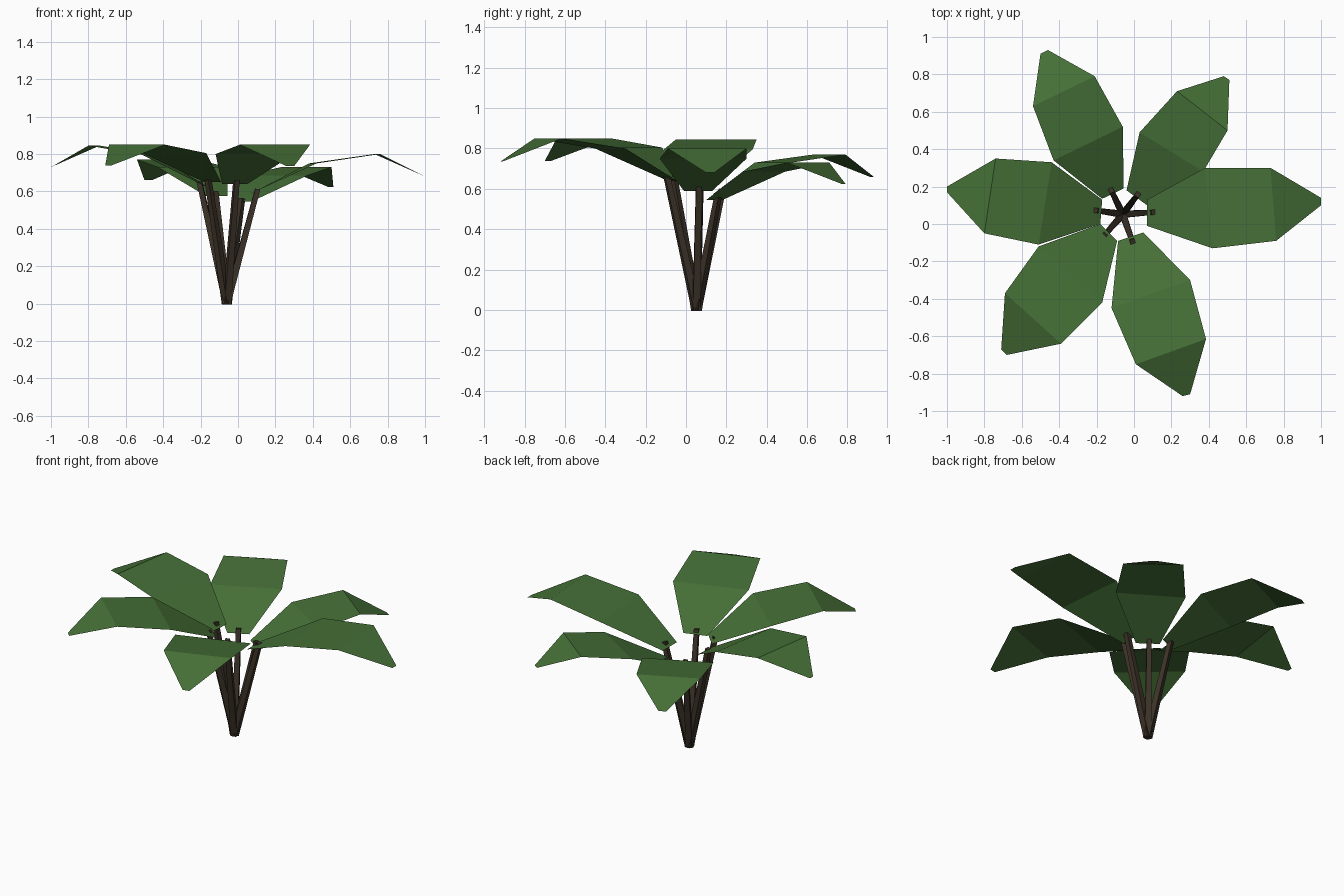
import bpy, bmesh, math
from mathutils import Vector

if "Cube" in bpy.data.objects:
    bpy.data.objects.remove(bpy.data.objects["Cube"])


def make_material(name, color):
    m = bpy.data.materials.new(name)
    m.diffuse_color = (*color, 1)
    m.use_nodes = True
    m.node_tree.nodes["Principled BSDF"].inputs["Base Color"].default_value = m.diffuse_color
    return m


GREEN = make_material("leaf green", (0.060, 0.160, 0.038))
BROWN = make_material("dark stem brown", (0.045, 0.032, 0.021))


def add_object(name, bm, mat):
    mesh = bpy.data.meshes.new(name)
    bm.to_mesh(mesh)
    bm.free()
    mesh.materials.append(mat)
    obj = bpy.data.objects.new(name, mesh)
    bpy.context.collection.objects.link(obj)


def leaf(name, rows):
    """Folded leaf: each row is left x, y, right x, y, height, from base to tip."""
    bm = bmesh.new()
    pairs = [(bm.verts.new((a, b, z)), bm.verts.new((c, d, z)))
             for a, b, c, d, z in rows]
    for (l0, r0), (l1, r1) in zip(pairs, pairs[1:]):
        bm.faces.new((l0, r0, r1, l1))
    add_object(name, bm, GREEN)


def stem(name, top, r0=0.027, r1=0.019):
    """Tapered square stalk leaning out from the shared root."""
    root, top = Vector((-0.06, 0.052, 0)), Vector(top)
    axis = (top - root).normalized()
    side = Vector((-axis.y, axis.x, 0)).normalized()
    out = side.cross(axis)
    bm = bmesh.new()
    rings = []
    for p, r in ((root, r0), (top, r1)):
        rings.append([bm.verts.new(p + r * (math.cos(a) * side + math.sin(a) * out))
                      for a in (math.pi / 4 + i * math.pi / 2 for i in range(4))])
    for i in range(4):
        j = (i + 1) % 4
        bm.faces.new((rings[0][i], rings[0][j], rings[1][j], rings[1][i]))
    bm.faces.new(rings[0][::-1])
    bm.faces.new(rings[1])
    bmesh.ops.recalc_face_normals(bm, faces=bm.faces)
    add_object(name, bm, BROWN)


# Six leaves, each with its stem top
plants = {
    "east": ([(.07, .13, .07, -.01, .59), (.38, .30, .42, -.13, .75),
              (.73, .30, .76, -.09, .80), (1.0, .14, 1.0, .10, .68)],
             (.105, .063, .612)),
    "northeast": ([(-.04, .18, .07, .10, .545), (.03, .49, .37, .28, .685),
                   (.23, .71, .50, .50, .73), (.48, .79, .51, .77, .625)],
                  (.02, .158, .562)),
    "northwest": ([(-.17, .135, -.055, .19, .575), (-.43, .34, -.06, .52, .73),
                   (-.54, .63, -.21, .79, .77), (-.50, .91, -.46, .93, .66)],
                  (-.122, .18, .598)),
    "west": ([(-.18, 0, -.17, .13, .63), (-.51, -.11, -.44, .33, .795),
              (-.80, -.05, -.74, .35, .845), (-1.0, .17, -1.0, .20, .73)],
             (-.207, .073, .655)),
    "southwest": ([(-.09, -.09, -.18, 0, .65), (-.17, -.42, -.51, -.12, .805),
                   (-.39, -.64, -.69, -.37, .85), (-.68, -.70, -.71, -.67, .738)],
                  (-.16, -.062, .662)),
    "south": ([(.05, -.045, -.085, -.09, .64), (.30, -.30, -.12, -.45, .80),
               (.385, -.615, .01, -.75, .85), (.30, -.91, .26, -.92, .735)],
              (-.008, -.095, .662)),
}
for side_name, (rows, top) in plants.items():
    # Order rows so that every leaf faces upward
    a, b = Vector(rows[0][0:2]), Vector(rows[0][2:4])
    if (b - a).cross(Vector(rows[1][2:4]) - b) < 0:
        rows = [(c, d, a, b, z) for a, b, c, d, z in rows]
    leaf(side_name + "_leaf", rows)
    stem(side_name + "_stem", top)
